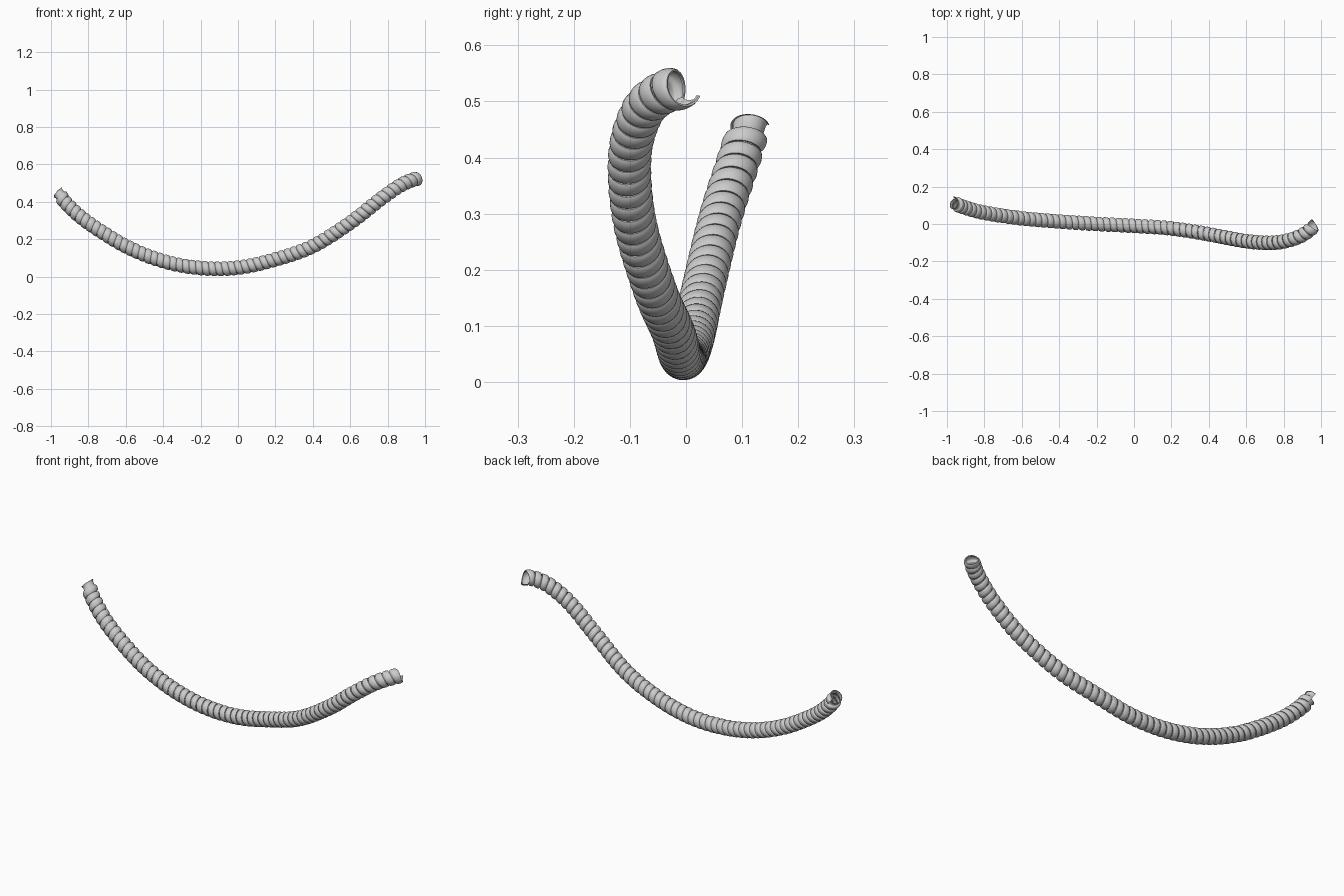
import bpy, bmesh, math
from mathutils import Vector

if "Cube" in bpy.data.objects:
    bpy.data.objects.remove(bpy.data.objects["Cube"])

# centre line of the sagging hose (x, y, z)
PATH = [Vector(p) for p in [
    (-0.965, 0.113, 0.455), (-0.91, 0.09, 0.383), (-0.8, 0.06, 0.288), (-0.6, 0.03, 0.163),
    (-0.4, 0.013, 0.083), (-0.2, 0.0, 0.046), (0.0, -0.01, 0.048), (0.2, -0.024, 0.092),
    (0.4, -0.055, 0.163), (0.6, -0.092, 0.288), (0.75, -0.1, 0.405), (0.86, -0.077, 0.483),
    (0.93, -0.04, 0.516), (0.962, -0.008, 0.524)]]
TURNS, SEG, RADIUS = 62, 28, 0.039

# strip section: (distance along axis in turns, radius factor), hooked at both sides
PROFILE = [(-0.72, 0.86), (-0.76, 0.76), (-0.6, 0.72), (-0.1, 0.72), (0.02, 0.78),
           (0.05, 0.89), (0.14, 0.965), (0.35, 1.0), (0.6, 0.995), (0.82, 0.95),
           (0.94, 0.88), (0.92, 0.8), (0.8, 0.78)]


def spline(pts, steps=40):
    """Smooth curve through the points."""
    ext = [2 * pts[0] - pts[1]] + pts + [2 * pts[-1] - pts[-2]]
    out = []
    for i in range(1, len(ext) - 2):
        a, b, c, d = ext[i - 1:i + 3]
        for k in range(steps):
            t = k / steps
            out.append(0.5 * (2 * b + (c - a) * t + (2 * a - 5 * b + 4 * c - d) * t * t
                              + (3 * b - a - 3 * c + d) * t ** 3))
    return out + [pts[-1]]


# arc length table and rotation-free frames
line = spline(PATH)
lengths, frames = [0.0], []
normal = Vector((0, 1, 0))
for i, p in enumerate(line):
    if i:
        lengths.append(lengths[-1] + (p - line[i - 1]).length)
    tan = (line[min(i + 1, len(line) - 1)] - line[max(i - 1, 0)]).normalized()
    normal = (normal - tan * normal.dot(tan)).normalized()
    frames.append((tan, normal.copy(), tan.cross(normal)))
TOTAL = lengths[-1]


def tube_point(s, angle, radius):
    """Point at arc length s, turned about the centre line."""
    lo, hi = 0, len(line) - 1
    while hi - lo > 1:
        mid = (lo + hi) // 2
        if lengths[mid] <= s:
            lo = mid
        else:
            hi = mid
    f = (s - lengths[lo]) / (lengths[hi] - lengths[lo])
    n = frames[lo][1].lerp(frames[hi][1], f)
    b = frames[lo][2].lerp(frames[hi][2], f)
    return line[lo] + (line[hi] - line[lo]) * f + (n * math.cos(angle) + b * math.sin(angle)) * radius


# interlocked strip wound helically along the hose
pitch = TOTAL / (TURNS + 1)
bm = bmesh.new()
previous = None
for k in range(TURNS * SEG + 1):
    turn = k / SEG
    row = [bm.verts.new(tube_point((turn + 0.4 + u) * pitch, turn * math.tau, r * RADIUS))
           for u, r in PROFILE]
    if previous:
        for j in range(len(row) - 1):
            bm.faces.new((previous[j], row[j], row[j + 1], previous[j + 1]))
    previous = row
bmesh.ops.recalc_face_normals(bm, faces=bm.faces)
mesh = bpy.data.meshes.new("spiral_hose")
bm.to_mesh(mesh)
bm.free()
hose = bpy.data.objects.new("spiral_hose", mesh)
bpy.context.collection.objects.link(hose)
bpy.context.view_layer.objects.active = hose
hose.select_set(True)
bpy.ops.object.shade_smooth_by_angle(angle=math.radians(50))
